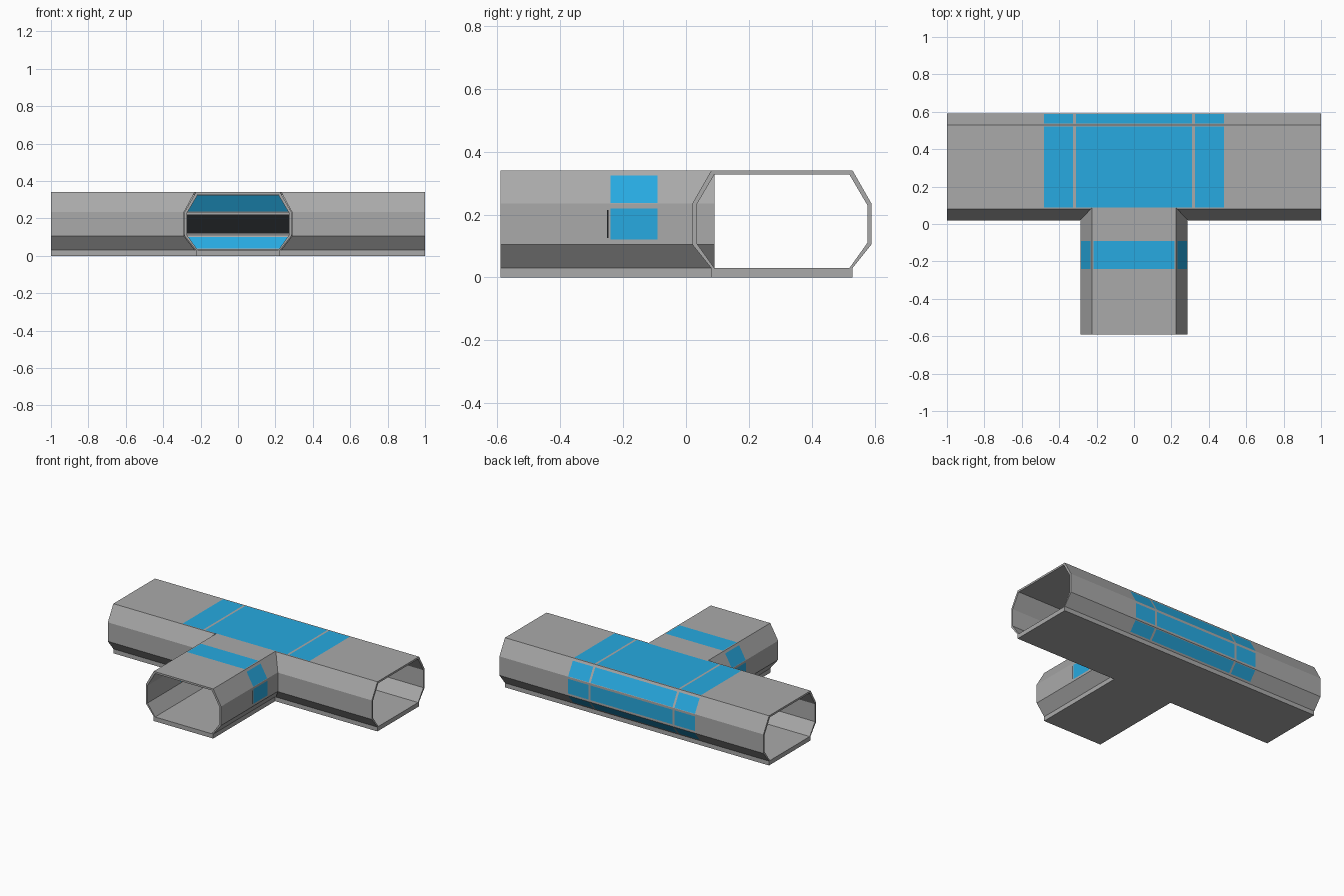
import bpy, bmesh
from mathutils import Vector

if "Cube" in bpy.data.objects:
    bpy.data.objects.remove(bpy.data.objects["Cube"])


def material(name, rgb):
    m = bpy.data.materials.new(name)
    m.diffuse_color = (*rgb, 1)
    m.use_nodes = True
    m.node_tree.nodes["Principled BSDF"].inputs["Base Color"].default_value = m.diffuse_color
    return m


MATS = [material("hull grey", (0.40, 0.40, 0.40)),
        material("window blue", (0.02, 0.40, 0.75)),
        material("inner black", (0.012, 0.013, 0.015))]

# Half cross-sections (across, height), from floor edge up to the ceiling
OUTER = [(0.225, 0.03), (0.285, 0.105), (0.285, 0.235), (0.225, 0.34)]
INNER = [(0.215, 0.03), (0.272, 0.11), (0.272, 0.23), (0.215, 0.327)]
CENTRE = 0.305          # y of the main corridor's axis


def mirrored(half):
    return half + [(-u, z) for u, z in reversed(half)]


def prism(profile, start, end, place):
    """Extrude a closed profile; place(along, across, z) gives the position."""
    bm = bmesh.new()
    a = [bm.verts.new(place(start, u, z)) for u, z in profile]
    b = [bm.verts.new(place(end, u, z)) for u, z in profile]
    n = len(profile)
    for i in range(n):
        j = (i + 1) % n
        bm.faces.new((a[i], a[j], b[j], b[i]))
    bm.faces.new(a)
    bm.faces.new(b)
    bmesh.ops.recalc_face_normals(bm, faces=bm.faces)
    return bm


def slice_mesh(bm, point, normal):
    bmesh.ops.bisect_plane(bm, geom=bm.verts[:] + bm.edges[:] + bm.faces[:],
                           plane_co=point, plane_no=normal, dist=1e-5)


def finish(bm, name):
    me = bpy.data.meshes.new(name)
    bm.to_mesh(me)
    bm.free()
    for m in MATS:
        me.materials.append(m)
    ob = bpy.data.objects.new(name, me)
    bpy.context.collection.objects.link(ob)
    return ob


def on_main(t, u, z):
    return Vector((t, CENTRE + u, z))


def on_branch(t, u, z):
    return Vector((u, t, z))


SHELL = mirrored(OUTER) + mirrored(INNER)[::-1]
FLOOR = [(0.225, 0), (0.225, 0.03), (-0.225, 0.03), (-0.225, 0)]
SILLS = (0.04, 0.10, 0.12, 0.22, 0.237, 0.325)


def in_side_row(z, lower):
    rows = [(0.12, 0.22), (0.237, 0.325)] + ([(0.04, 0.10)] if lower else [])
    return any(lo < z < hi for lo, hi in rows)


def cut_windows(bm, place, stations):
    origin = place(0, 0, 0)
    along = place(1, 0, 0) - origin
    across = place(0, 1, 0) - origin
    for t in stations:
        slice_mesh(bm, place(t, 0, 0), along)
    for u in (-0.217, 0.217):
        slice_mesh(bm, place(0, u, 0), across)
    for z in SILLS:
        slice_mesh(bm, place(0, 0, z), (0, 0, 1))


# Main corridor shell with a mitred opening in its front wall
bm = prism(SHELL, -1, 1, on_main)
cut_windows(bm, on_main, (-0.48, -0.325, -0.31, 0.31, 0.325, 0.48))
for s in (-1, 1):
    slice_mesh(bm, (s * 0.288, 0.02, 0), (s, 0.95, 0))
gone = []
for f in bm.faces:
    c = f.calc_center_median()
    u, x = c.y - CENTRE, abs(c.x)
    if u < -0.217 and x < 0.307 - 0.95 * c.y and abs(f.normal.x) < 0.5:
        gone.append(f)
    bay = x < 0.31 or 0.325 < x < 0.48
    if bay and ((c.z > 0.326 and abs(u) < 0.217) or (u > 0.217 and in_side_row(c.z, True))):
        f.material_index = 1
        if f.normal.y < -0.9 and x < 0.31:
            f.material_index = 2          # dark inner face of the long rear window
bmesh.ops.delete(bm, geom=gone, context='FACES')
finish(bm, "main_corridor")

# Branch corridor shell
bm = prism(SHELL, -0.59, 0.09, on_branch)
cut_windows(bm, on_branch, (-0.24, -0.09))
for f in bm.faces:
    c = f.calc_center_median()
    if -0.24 < c.y < -0.09 and ((c.z > 0.326 and abs(c.x) < 0.217)
                                or (abs(c.x) > 0.217 and in_side_row(c.z, False))):
        f.material_index = 1
finish(bm, "branch_corridor")

# Floors
finish(prism(FLOOR, -1, 1, on_main), "main_floor")
finish(prism(FLOOR, -0.59, 0.08, on_branch), "branch_floor")

# Thin dark strip beside the right branch window
strip = [(0.284, 0.125), (0.287, 0.125), (0.287, 0.215), (0.284, 0.215)]
bm = prism(strip, -0.252, -0.247, on_branch)
for f in bm.faces:
    f.material_index = 2
finish(bm, "window_strip")
